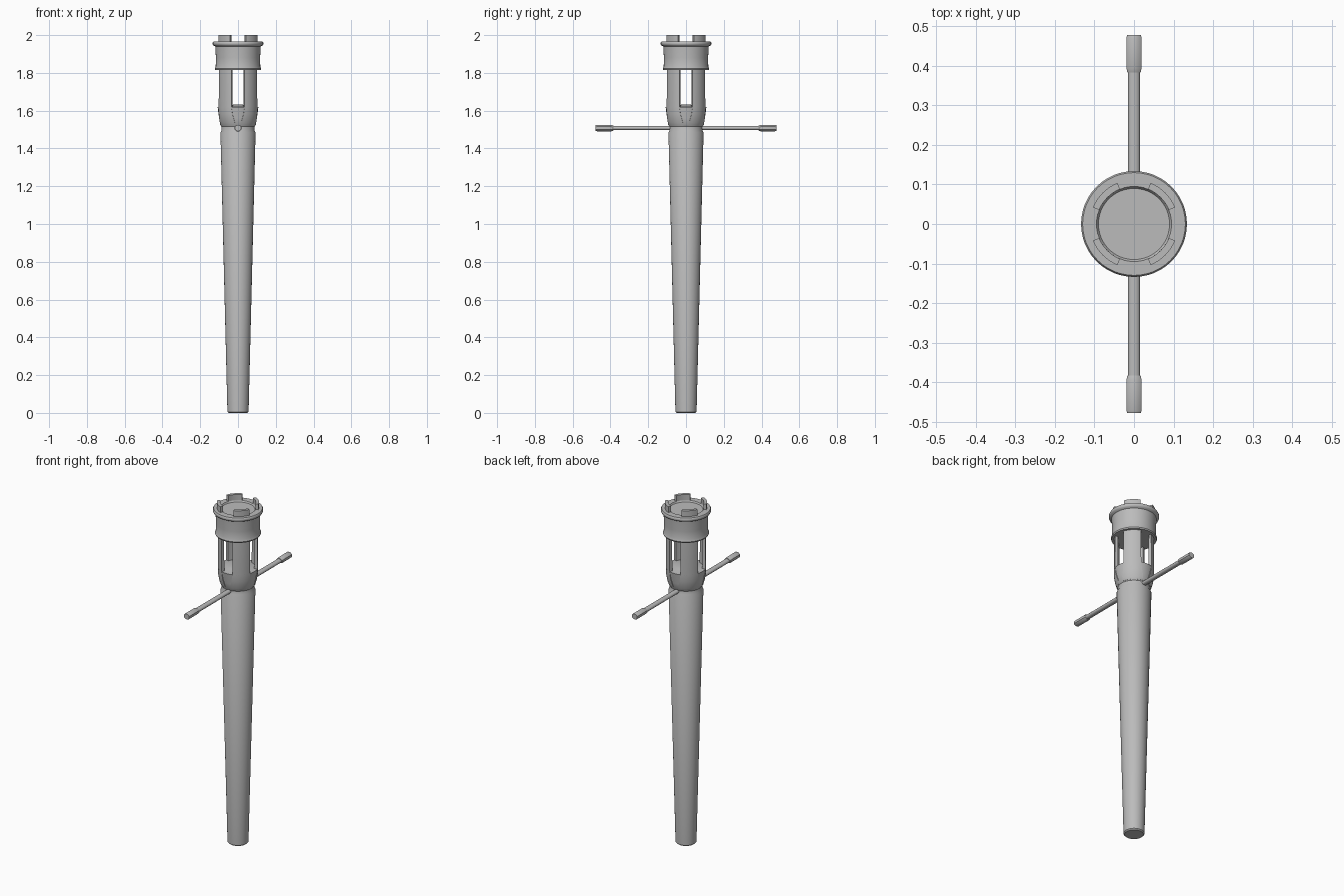
import bpy, bmesh
from math import sin, cos, pi, radians
from mathutils import Vector

cube = bpy.data.objects.get("Cube")
if cube:
    bpy.data.objects.remove(cube)

grey = bpy.data.materials.new("plain grey")
grey.use_nodes = True
colour = (0.5, 0.5, 0.5, 1)
grey.diffuse_color = colour
grey.node_tree.nodes["Principled BSDF"].inputs["Base Color"].default_value = colour


def finish(name, bm, angle=35):
    """Turn a bmesh into a smooth-shaded object with sharp edges kept."""
    bmesh.ops.recalc_face_normals(bm, faces=bm.faces[:])
    mesh = bpy.data.meshes.new(name)
    bm.to_mesh(mesh)
    bm.free()
    mesh.materials.append(grey)
    obj = bpy.data.objects.new(name, mesh)
    bpy.context.collection.objects.link(obj)
    bpy.ops.object.select_all(action='DESELECT')
    obj.select_set(True)
    bpy.context.view_layer.objects.active = obj
    bpy.ops.object.shade_smooth_by_angle(angle=radians(angle))
    return obj


def skin(name, rings, angle=35):
    """Bridge equal rings of points and cap both ends."""
    bm = bmesh.new()
    loops = [[bm.verts.new(p) for p in ring] for ring in rings]
    n = len(loops[0])
    for a, b in zip(loops, loops[1:]):
        for i in range(n):
            j = (i + 1) % n
            bm.faces.new((a[i], a[j], b[j], b[i]))
    bm.faces.new(loops[0])
    bm.faces.new(loops[-1])
    return finish(name, bm, angle)


def polar(r, a, z):
    return Vector((r * cos(a), r * sin(a), z))


def lathe(name, profile, n=48):
    return skin(name, [[polar(r, 2 * pi * i / n, z) for i in range(n)]
                       for r, z in profile])


def arc_block(name, mid, levels, n=8):
    """Curved wall segment; levels are (z, inner, outer, half angle)."""
    rings = []
    for z, inner, outer, half in levels:
        angles = [radians(mid - half + 2 * half * i / n) for i in range(n + 1)]
        rings.append([polar(outer, a, z) for a in angles] +
                     [polar(inner, a, z) for a in reversed(angles)])
    return skin(name, rings)


# Long tapered shaft with a narrow neck
lathe("shaft", [(0.05, 0), (0.056, 0.006), (0.093, 1.485), (0.087, 1.495), (0.087, 1.53)])

# Cup under the open cage, with a domed floor
lathe("cage_base", [(0.087, 1.515), (0.094, 1.525), (0.1, 1.56), (0.106, 1.605),
                    (0.108, 1.62), (0.09, 1.62), (0.06, 1.628), (0.02, 1.632)])

# Collar with lower lip, wide flange and shallow dished top
lathe("collar", [(0.09, 1.815), (0.12, 1.815), (0.123, 1.822), (0.118, 1.835),
                 (0.117, 1.88), (0.12, 1.94), (0.131, 1.946), (0.134, 1.952),
                 (0.134, 1.96), (0.13, 1.966), (0.095, 1.966), (0.09, 1.958)])

# Four cage pillars flowing into the cup, and four prongs on top
sides = {"back_left": 45, "back_right": 135, "front_right": 225, "front_left": 315}
for side, mid in sides.items():
    arc_block("pillar_" + side, mid, [
        (1.52, 0.08, 0.091, 37), (1.545, 0.08, 0.1, 34), (1.58, 0.085, 0.106, 29),
        (1.62, 0.09, 0.108, 26), (1.82, 0.092, 0.107, 26)])
    arc_block("prong_" + side, mid, [(1.955, 0.095, 0.112, 23), (2, 0.095, 0.112, 23)])


def bar(name, stations, n=8):
    """Bar along y; stations are (y, half width, half height)."""
    turn = pi / n
    k = 1 / cos(turn)
    return skin(name, [[Vector((k * w * cos(2 * pi * i / n + turn), y,
                                1.508 + k * h * sin(2 * pi * i / n + turn)))
                        for i in range(n)] for y, w, h in stations], 40)


# Crossguard rod and its end caps
bar("crossguard_rod", [(-0.4, 0.015, 0.011), (0.4, 0.015, 0.011)], 12)
for name, s in (("front", -1), ("back", 1)):
    bar("crossguard_cap_" + name, [(s * 0.384, 0.017, 0.013), (s * 0.395, 0.019, 0.017),
                                   (s * 0.472, 0.019, 0.017), (s * 0.478, 0.017, 0.015)])
